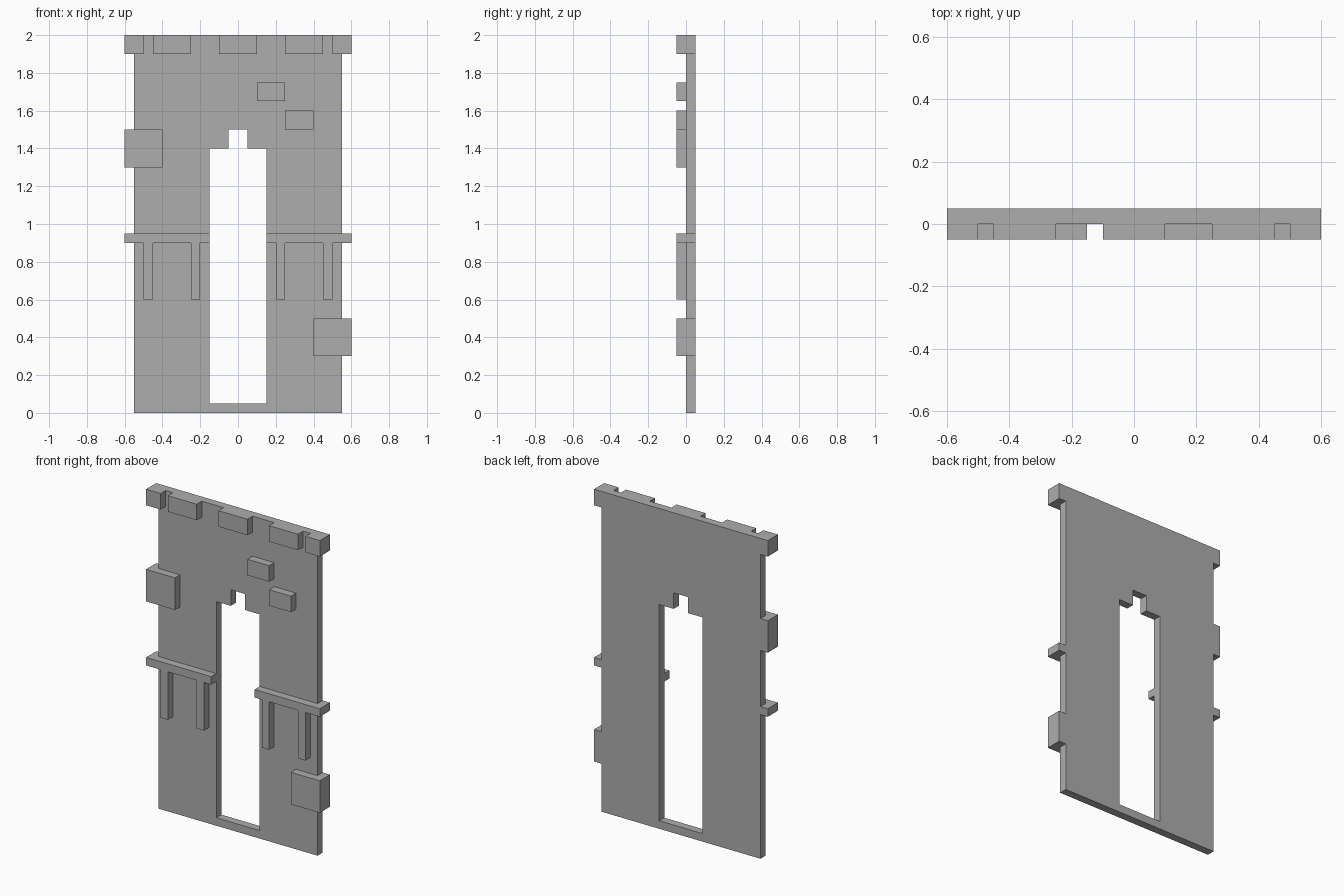
import bpy
import bmesh
from mathutils import Vector

default_cube = bpy.data.objects.get("Cube")
if default_cube:
    bpy.data.objects.remove(default_cube, do_unlink=True)

# Depths: the wall slab sits behind y = 0, the relief stands in front of it
FRONT, FACE, BACK = -0.05, 0.0, 0.05
HALF_WALL, HALF_TRIM, HALF_DOOR = 0.55, 0.6, 0.15

stone = bpy.data.materials.new("stone_grey")
stone.use_nodes = True
colour = (0.42, 0.42, 0.42, 1)
stone.diffuse_color = colour
stone.node_tree.nodes["Principled BSDF"].inputs["Base Color"].default_value = colour


def finish(name, bm):
    bmesh.ops.recalc_face_normals(bm, faces=bm.faces[:])
    mesh = bpy.data.meshes.new(name)
    bm.to_mesh(mesh)
    bm.free()
    mesh.materials.append(stone)
    obj = bpy.data.objects.new(name, mesh)
    bpy.context.collection.objects.link(obj)
    return obj


def relief(name, x0, x1, z0, z1):
    """Raised rectangular block on the front of the wall."""
    bm = bmesh.new()
    bmesh.ops.create_cube(bm, size=1)
    size = Vector((x1 - x0, FACE - FRONT, z1 - z0))
    centre = Vector(((x0 + x1) / 2, (FACE + FRONT) / 2, (z0 + z1) / 2))
    bmesh.ops.scale(bm, vec=size, verts=bm.verts[:])
    bmesh.ops.translate(bm, vec=centre, verts=bm.verts[:])
    return finish(name, bm)


def side_profile(side, tabs):
    """Edge of the wall from bottom to top, stepping out at each tab."""
    points = [(side * HALF_WALL, 0)]
    for low, high in tabs:
        points += [(side * HALF_WALL, low), (side * HALF_TRIM, low),
                   (side * HALF_TRIM, high), (side * HALF_WALL, high)]
    return points


# Wall slab: stepped outline with a keyhole doorway
RAIL, TOP = (0.9, 0.95), (1.9, 2.0)
LOW_STONE, HIGH_STONE = (0.3, 0.5), (1.3, 1.5)
left_edge = side_profile(1, [LOW_STONE, RAIL, TOP])[:-1]
right_edge = side_profile(-1, [RAIL, HIGH_STONE, TOP])[:-1]
outline = left_edge + right_edge[::-1]
half_door = [(HALF_DOOR, 0.05), (HALF_DOOR, 1.4), (0.05, 1.4), (0.05, 1.5)]
doorway = half_door + [(-x, z) for x, z in reversed(half_door)]

bm = bmesh.new()
edges = []
for loop in (outline, doorway):
    verts = [bm.verts.new((x, FACE, z)) for x, z in loop]
    edges += [bm.edges.new((verts[i - 1], verts[i])) for i in range(len(verts))]
bmesh.ops.triangle_fill(bm, edges=edges, use_beauty=True, normal=(0, -1, 0))
extruded = bmesh.ops.extrude_face_region(bm, geom=bm.faces[:], use_keep_orig=True)
moved = [v for v in extruded["geom"] if isinstance(v, bmesh.types.BMVert)]
bmesh.ops.translate(bm, vec=(0, BACK - FACE, 0), verts=moved)
finish("wall", bm)

# Battlement blocks along the top
relief("top_block_centre", -0.1, 0.1, *TOP)
for side, label in ((1, "left"), (-1, "right")):
    def mirrored(name, inner, outer, z0, z1):
        x0, x1 = sorted((side * inner, side * outer))
        relief(f"{label}_{name}", x0, x1, z0, z1)

    mirrored("top_block", 0.25, 0.45, *TOP)
    mirrored("top_corner_block", 0.5, HALF_TRIM, *TOP)

    # Rail and its two posts beside the doorway
    mirrored("rail", HALF_DOOR, HALF_TRIM, *RAIL)
    mirrored("inner_post", 0.2, 0.25, 0.6, RAIL[0])
    mirrored("outer_post", 0.45, 0.5, 0.6, RAIL[0])

# Loose stones standing proud of the wall
relief("left_edge_stone", 0.4, HALF_TRIM, *LOW_STONE)
relief("right_edge_stone", -HALF_TRIM, -0.4, *HIGH_STONE)
relief("upper_brick", 0.1, 0.25, 1.65, 1.75)
relief("lower_brick", 0.25, 0.4, 1.5, 1.6)
